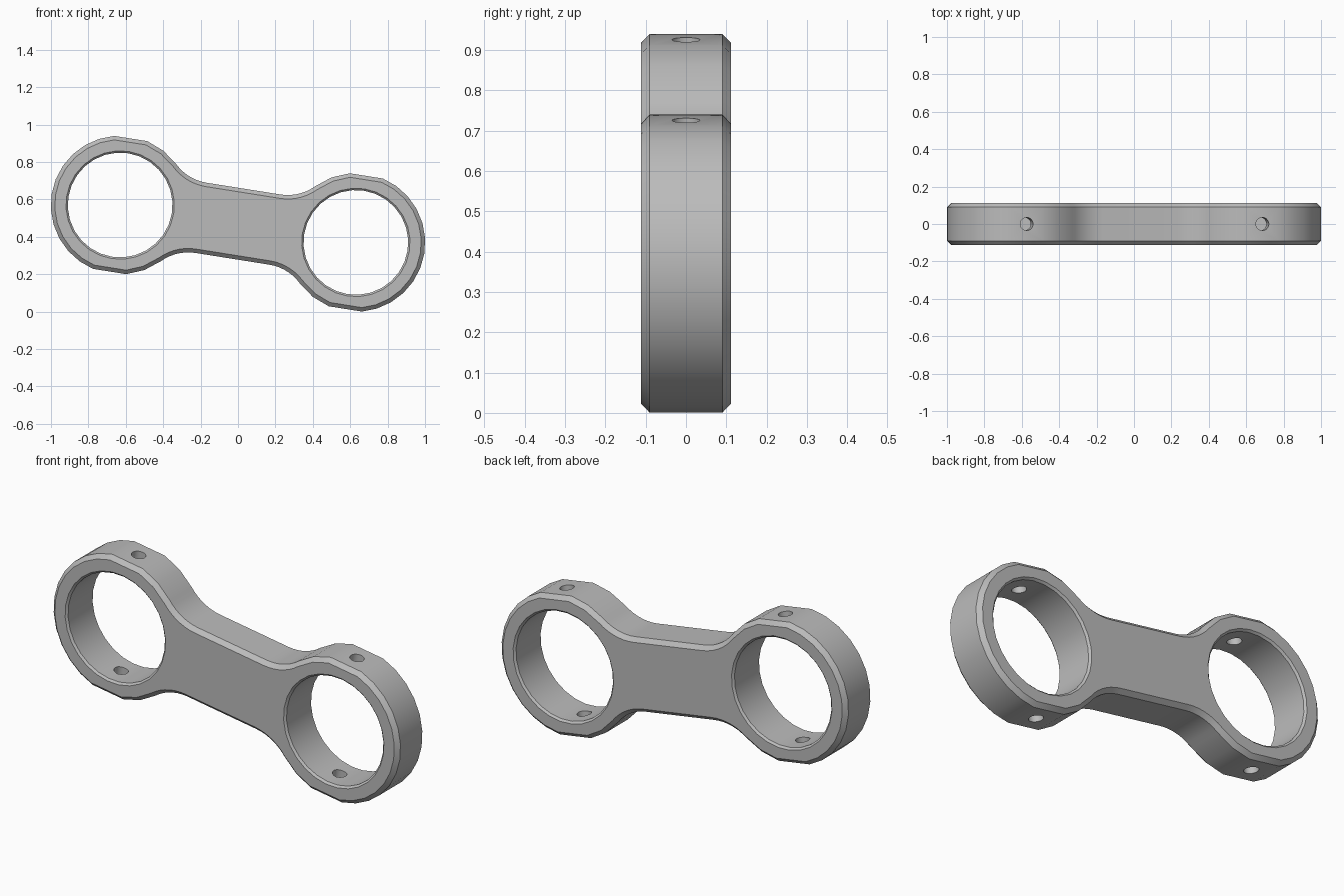
import bpy, bmesh, math
from mathutils import Matrix, Vector

if "Cube" in bpy.data.objects:
    bpy.data.objects.remove(bpy.data.objects["Cube"])

SPAN = 0.638      # ring centre distance from the middle
RING = 0.371      # outer ring radius
BORE = 0.28       # ring bore radius
NECK = 0.19       # half height of the neck
FLAT = 0.2        # half length of the straight neck
DEPTH = 0.111     # half thickness
CHAMFER = 0.021
TILT = math.atan2(0.2, 1.26)
PLACE = Matrix.Translation((0, 0, 0.47)) @ Matrix.Rotation(TILT, 4, 'Y')

steel = bpy.data.materials.new("grey_metal")
steel.use_nodes = True
GREY = (0.5, 0.5, 0.5, 1)
steel.diffuse_color = GREY
steel.node_tree.nodes["Principled BSDF"].inputs["Base Color"].default_value = GREY


def make_object(name, bm):
    bmesh.ops.recalc_face_normals(bm, faces=bm.faces)
    mesh = bpy.data.meshes.new(name)
    bm.to_mesh(mesh)
    bm.free()
    mesh.materials.append(steel)
    obj = bpy.data.objects.new(name, mesh)
    bpy.context.collection.objects.link(obj)
    return obj


def arc(cx, cz, r, start, end, steps):
    return [(cx + r * math.cos(a), cz + r * math.sin(a))
            for a in (math.radians(start + (end - start) * i / steps)
                      for i in range(steps + 1))]


def quarter_outline():
    """Upper right quarter: neck, fillet, ring with a flat on top."""
    gap = SPAN - FLAT
    fillet = (gap**2 + NECK**2 - RING**2) / (2 * (RING - NECK))
    join = math.degrees(math.atan2(NECK + fillet, gap))
    pts = arc(FLAT, NECK + fillet, fillet, -90, -join, 7)
    pts += arc(SPAN, 0, RING, 180 - join, 104, 2)[1:]
    pts += arc(SPAN, 0, RING, 76, 0, 6)
    return pts


def lathe(bm, rings, segments, matrix):
    """Closed turned solid along local y from (y, radius) rings."""
    loops = [[bm.verts.new(matrix @ Vector((x, y, z)))
              for x, z in arc(0, 0, r, 0, 360, segments)[:-1]] for y, r in rings]
    for a, b in zip(loops, loops[1:]):
        for i in range(segments):
            j = (i + 1) % segments
            bm.faces.new((a[i], a[j], b[j], b[i]))
    bm.faces.new(loops[0])
    bm.faces.new(loops[-1])


# Link body: mirrored outline, extruded, with chamfered rims
q = quarter_outline()
right = q + [(x, -z) for x, z in reversed(q[:-1])]
outline = right + [(-x, -z) for x, z in right]
bm = bmesh.new()
face = bm.faces.new([bm.verts.new((x, -DEPTH, z)) for x, z in outline])
ext = bmesh.ops.extrude_face_region(bm, geom=[face])
bmesh.ops.translate(bm, vec=(0, 2 * DEPTH, 0),
                    verts=[v for v in ext["geom"] if isinstance(v, bmesh.types.BMVert)])
if not face.is_valid or len([f for f in bm.faces if len(f.verts) > 4]) < 2:
    bm.faces.new([v for v in bm.verts if v.co.y < 0])
bmesh.ops.recalc_face_normals(bm, faces=bm.faces)
rims = [e for e in bm.edges if abs(e.verts[0].co.y - e.verts[1].co.y) < 1e-5]
bmesh.ops.bevel(bm, geom=rims, offset=CHAMFER, offset_type='OFFSET',
                segments=1, affect='EDGES')
body = make_object("link_body", bm)

# Cutters: two bores with flared mouths, then two cross pin holes
bores, pins = bmesh.new(), bmesh.new()
lip, over = 0.01, 0.02
for side in (-1, 1):
    at = Matrix.Translation((side * SPAN, 0, 0))
    mouth = DEPTH + over
    lathe(bores, [(-mouth, BORE + lip + over), (lip - DEPTH, BORE),
                  (DEPTH - lip, BORE), (mouth, BORE + lip + over)], 28, at)
    lathe(pins, [(-0.5, 0.035), (0.5, 0.035)], 20,
          at @ Matrix.Rotation(math.pi / 2, 4, 'X'))

bpy.context.view_layer.objects.active = body
for name, cutter_bm in (("bore_cutter", bores), ("pin_hole_cutter", pins)):
    cutter = make_object(name, cutter_bm)
    cutter.hide_render = True
    mod = body.modifiers.new(name, 'BOOLEAN')
    mod.operation = 'DIFFERENCE'
    mod.solver = 'EXACT'
    mod.object = cutter
    bpy.ops.object.modifier_apply(modifier=name)
    bpy.data.objects.remove(cutter)

# Tilt into place and smooth the curved walls
body.data.transform(PLACE)
bpy.ops.object.select_all(action='DESELECT')
body.select_set(True)
bpy.ops.object.shade_smooth_by_angle(angle=math.radians(30))
